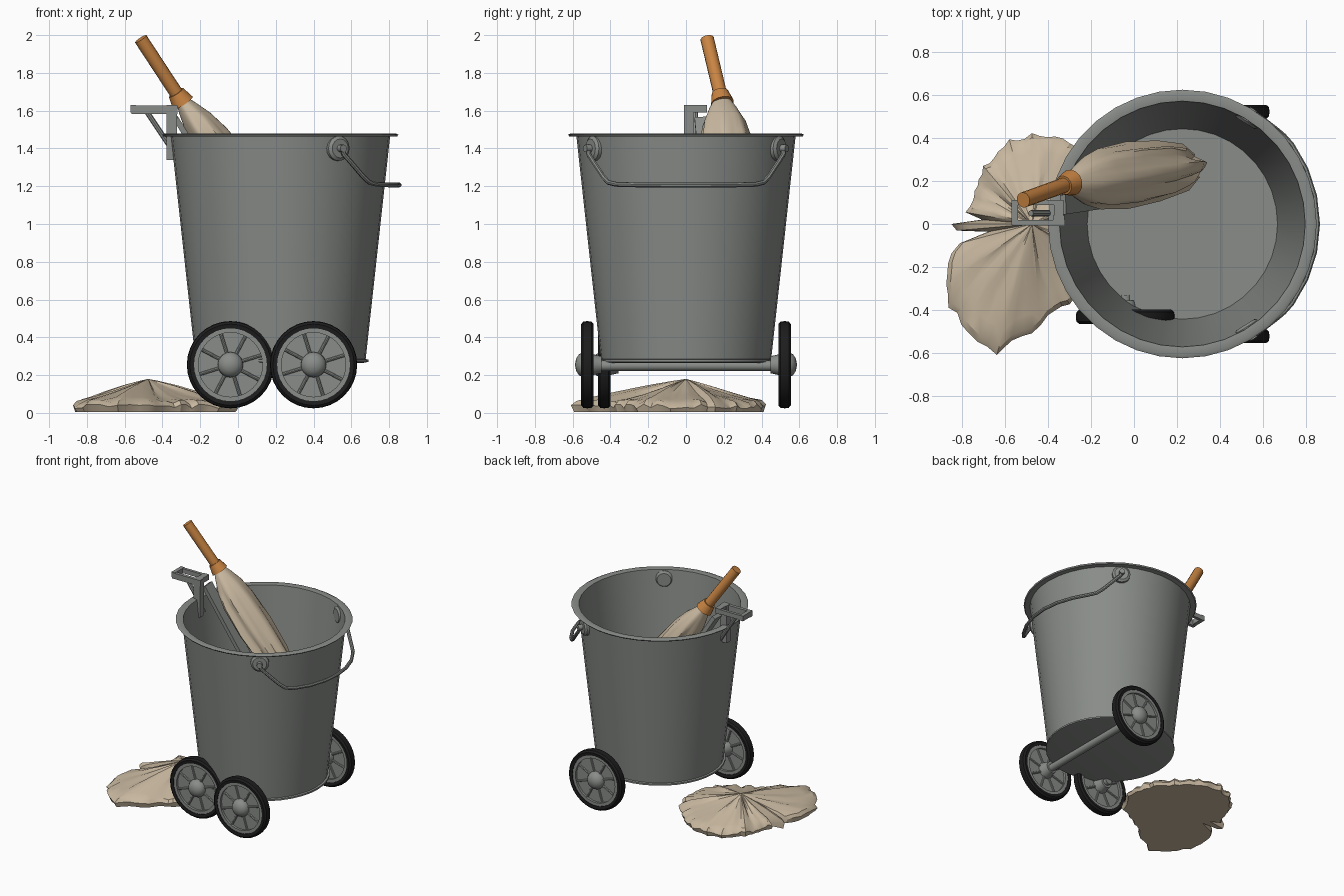
import bpy, bmesh, math, random
from mathutils import Vector, Matrix

if "Cube" in bpy.data.objects:
    bpy.data.objects.remove(bpy.data.objects["Cube"])

random.seed(4)
CX = 0.225  # bucket axis in x


def material(name, rgb):
    m = bpy.data.materials.new(name)
    m.diffuse_color = (*rgb, 1)
    m.use_nodes = True
    m.node_tree.nodes["Principled BSDF"].inputs["Base Color"].default_value = m.diffuse_color
    return m


GREY = material("grey metal", (0.25, 0.265, 0.25))
BLACK = material("black rubber", (0.012, 0.012, 0.012))
TAN = material("tan cloth", (0.58, 0.48, 0.35))
ORANGE = material("orange wood", (0.58, 0.23, 0.055))


def finish(name, bm, mat, angle=35, matrix=None):
    bmesh.ops.remove_doubles(bm, verts=bm.verts, dist=1e-5)
    bmesh.ops.recalc_face_normals(bm, faces=bm.faces)
    me = bpy.data.meshes.new(name)
    bm.to_mesh(me)
    bm.free()
    me.materials.append(mat)
    ob = bpy.data.objects.new(name, me)
    bpy.context.collection.objects.link(ob)
    if matrix:
        me.transform(matrix)
    bpy.ops.object.select_all(action='DESELECT')
    ob.select_set(True)
    bpy.context.view_layer.objects.active = ob
    bpy.ops.object.shade_smooth_by_angle(angle=math.radians(angle))
    return ob


def skin(name, rings, mat, angle=35, matrix=None, caps=False):
    """Join equal-length closed rings of points into a surface."""
    bm = bmesh.new()
    rows = [[bm.verts.new(p) for p in r] for r in rings]
    n = len(rows[0])
    for a, b in zip(rows, rows[1:]):
        for i in range(n):
            j = (i + 1) % n
            bm.faces.new((a[i], a[j], b[j], b[i]))
    if caps:
        bm.faces.new(rows[0][::-1])
        bm.faces.new(rows[-1])
    return finish(name, bm, mat, angle, matrix)


def lathe(name, profile, segs, mat, matrix=None):
    rings = [[(r * math.cos(2 * math.pi * i / segs), r * math.sin(2 * math.pi * i / segs), z)
              for i in range(segs)] for r, z in profile]
    return skin(name, rings, mat, 35, matrix)


def rod(name, a, b, r, mat, segs=12, r2=None):
    a, b = Vector(a), Vector(b)
    m = Matrix.Translation(a) @ (b - a).to_track_quat('Z', 'Y').to_matrix().to_4x4()
    h = (b - a).length
    r2 = r if r2 is None else r2
    return lathe(name, [(0, 0), (r, 0), (r2, h), (0, h)], segs, mat, m)


def bar(name, a, b, w, t, mat=GREY):
    """Rectangular bar; w is the width along y, t the thickness."""
    a, b = Vector(a), Vector(b)
    d = (b - a).normalized()
    side = Vector((0, 1, 0)) if abs(d.y) < 0.9 else Vector((1, 0, 0))
    side = (side - d * side.dot(d)).normalized()
    up = d.cross(side)
    rings = [[p + side * sx * w / 2 + up * sy * t / 2
              for sx, sy in ((-1, -1), (1, -1), (1, 1), (-1, 1))] for p in (a, b)]
    return skin(name, rings, mat, 30, None, True)


def wire(name, pts, r, mat):
    cu = bpy.data.curves.new(name, 'CURVE')
    cu.dimensions = '3D'
    cu.bevel_depth, cu.bevel_resolution, cu.use_fill_caps = r, 2, True
    sp = cu.splines.new('POLY')
    sp.points.add(len(pts) - 1)
    for p, q in zip(sp.points, pts):
        p.co = (*q, 1)
    ob = bpy.data.objects.new(name, cu)
    bpy.context.collection.objects.link(ob)
    cu.materials.append(mat)
    bpy.ops.object.select_all(action='DESELECT')
    ob.select_set(True)
    bpy.context.view_layer.objects.active = ob
    bpy.ops.object.convert(target='MESH')
    bpy.ops.object.shade_smooth_by_angle(angle=math.radians(40))


# Bucket shell with flared rim and foot ring
lathe("bucket", [(0, .265), (.44, .265), (.465, .27), (.465, .282), (.451, .285), (.58, 1.462),
                 (.618, 1.464), (.625, 1.473), (.61, 1.48), (.572, 1.474), (.443, .275), (0, .275)],
      36, GREY, Matrix.Translation((CX, 0, 0)))

# Bail ears: rounded plates on both sides of the wall, with a pivot pin
for s in (-1, 1):
    ang = s * math.radians(58)
    d = Vector((math.cos(ang), math.sin(ang), 0))
    m = (Matrix.Translation(Vector((CX, 0, 1.40)) + d * .575)
         @ d.to_track_quat('Z', 'Y').to_matrix().to_4x4())
    lathe("bail_ear", [(0, -.022), (.05, -.022), (.066, -.01), (.066, .01), (.05, .022), (0, .022)],
          16, GREY, m)
    rod("bail_pin", Vector((CX, 0, 1.40)) + d * .57, Vector((CX, 0, 1.40)) + d * .63, .02, GREY)

# Bail handle hanging around the right side of the bucket
path = [(58, .61, 1.41), (57, .615, 1.37), (52, .615, 1.32), (45, .62, 1.25), (41, .625, 1.22),
        (36, .628, 1.21)] + [(a, .628, 1.207) for a in (24, 12, 0)]
path += [(-a, r, z) for a, r, z in path[-2::-1]]
wire("bail_handle", [(CX + r * math.cos(math.radians(a)), r * math.sin(math.radians(a)), z)
                     for a, r, z in path], .013, GREY)


# Wheels: tyre, rim, thin disc, spokes and domed hub
def wheel(x, y, z=.255):
    out = 1 if y > 0 else -1
    m = Matrix.Translation((x, y, z)) @ Matrix.Rotation(-out * math.pi / 2, 4, 'X')
    lathe("tyre", [(.193, -.03), (.215, -.033), (.228, -.022), (.231, 0), (.228, .022),
                   (.215, .033), (.193, .03), (.193, -.03)], 32, BLACK, m)
    lathe("wheel_rim", [(.17, -.026), (.195, -.026), (.195, .026), (.17, .026), (.17, -.026)], 32, GREY, m)
    lathe("wheel_disc", [(0, -.008), (.175, -.008), (.175, .008), (0, .008)], 32, GREY, m)
    lathe("wheel_hub", [(0, -.075), (.045, -.075), (.055, -.03), (.068, 0), (.066, .025),
                        (.055, .045), (.032, .06), (0, .066)], 20, GREY, m)
    for k in range(8):
        a = k * math.pi / 4 + .3
        c, s = math.cos(a), math.sin(a)
        for side in (-.008, .008):
            rod("wheel_spoke", m @ Vector((c * .05, s * .05, side)),
                m @ Vector((c * .18, s * .18, side)), .009, GREY, 8)


for pos in ((.40, -.522), (.40, .522), (-.04, -.432)):
    wheel(*pos)
rod("axle", (.40, -.5, .25), (.40, .5, .25), .028, GREY, 14)
rod("short_axle", (-.04, -.43, .255), (-.04, -.33, .255), .028, GREY, 14)

# Wringer grip on the left rim: open frame, post, brace and lever
bar("grip_side", (-.565, .005, 1.605), (-.32, .005, 1.605), .025, .045)
bar("grip_side", (-.55, .10, 1.61), (-.36, .10, 1.61), .022, .035)
bar("grip_end", (-.555, -.005, 1.61), (-.555, .112, 1.61), .03, .04)
bar("grip_end", (-.35, -.005, 1.61), (-.35, .112, 1.61), .045, .04)
bar("grip_post", (-.35, .015, 1.34), (-.35, .015, 1.63), .05, .055)
wire("grip_brace", [(-.48, .05, 1.59), (-.40, .05, 1.47), (-.36, .05, 1.41), (-.33, .05, 1.36)], .014, GREY)
bar("wringer_lever", (-.33, .09, 1.56), (.0, .14, 1.02), .09, .03)

# Mop standing in the bucket: stick, ferrule, pleated cloth head
low, top = Vector((-.305, .188, 1.66)), Vector((-.515, .112, 1.98))
rod("mop_stick", low, top, .036, ORANGE, 14)
rod("mop_ferrule", low + (low - top) * .06, low + (top - low) * .11, .062, ORANGE, 14, .045)
A, B = Vector((-.30, .19, 1.655)), Vector((.28, .27, .88))
axis = (B - A).normalized()
side = Vector((0, 1, 0))
side = (side - axis * side.dot(axis)).normalized()
up = axis.cross(side)
N = 28
jag = [random.uniform(-.08, .08) for _ in range(N)]
rings = []
for t, r in ((0, .045), (.06, .075), (.15, .112), (.27, .135), (.5, .143), (.75, .128), (.92, .10), (1, .05)):
    ring = []
    for i in range(N):
        a = 2 * math.pi * i / N
        pleat = 1 + (.09 * math.cos(a * 7 + t * 2) + jag[i]) * min(1, t * 3)
        along = t + (jag[i] * .8 if t > .8 else 0)
        ring.append(A.lerp(B, along) + side * math.cos(a) * r * pleat + up * math.sin(a) * r * pleat * .72)
    rings.append(ring)
skin("mop_head", rings, TAN, 40, None, True)

# Loose cloth spread on the floor: polar outline, pleats rising to a low peak
outline = [.48, .46, .43, .41, .42, .43, .42, .41, .36, .34, .31, .30, .37, .36, .47, .56,
           .58, .62, .50, .41, .41, .43, .46, .48]
M = 72
edge = []
for i in range(M):
    f = i / M * len(outline)
    k = int(f)
    r = outline[k] + (outline[(k + 1) % len(outline)] - outline[k]) * (f - k)
    edge.append(r * (1 + random.uniform(-.05, .02)))
edge[35] *= .68
edge[38] *= .6
fold = [random.uniform(-1, 1) for _ in range(M)]
rings = []
for t, z in ((0, .18), (.12, .165), (.35, .135), (.6, .103), (.82, .078), (.95, .058), (1, .035), (.97, .004), (0, .004)):
    ring = []
    for i in range(M):
        a = 2 * math.pi * i / M
        lift = fold[i // 2] * .014 * math.sin(math.pi * min(t, .95)) if z > .02 else 0
        lift += fold[i] * .012 if .9 < t and z > .02 else 0
        ring.append((-.475 + edge[i] * t * math.cos(a), edge[i] * t * math.sin(a), z + lift))
    rings.append(ring)
skin("floor_cloth", rings, TAN, 30)
